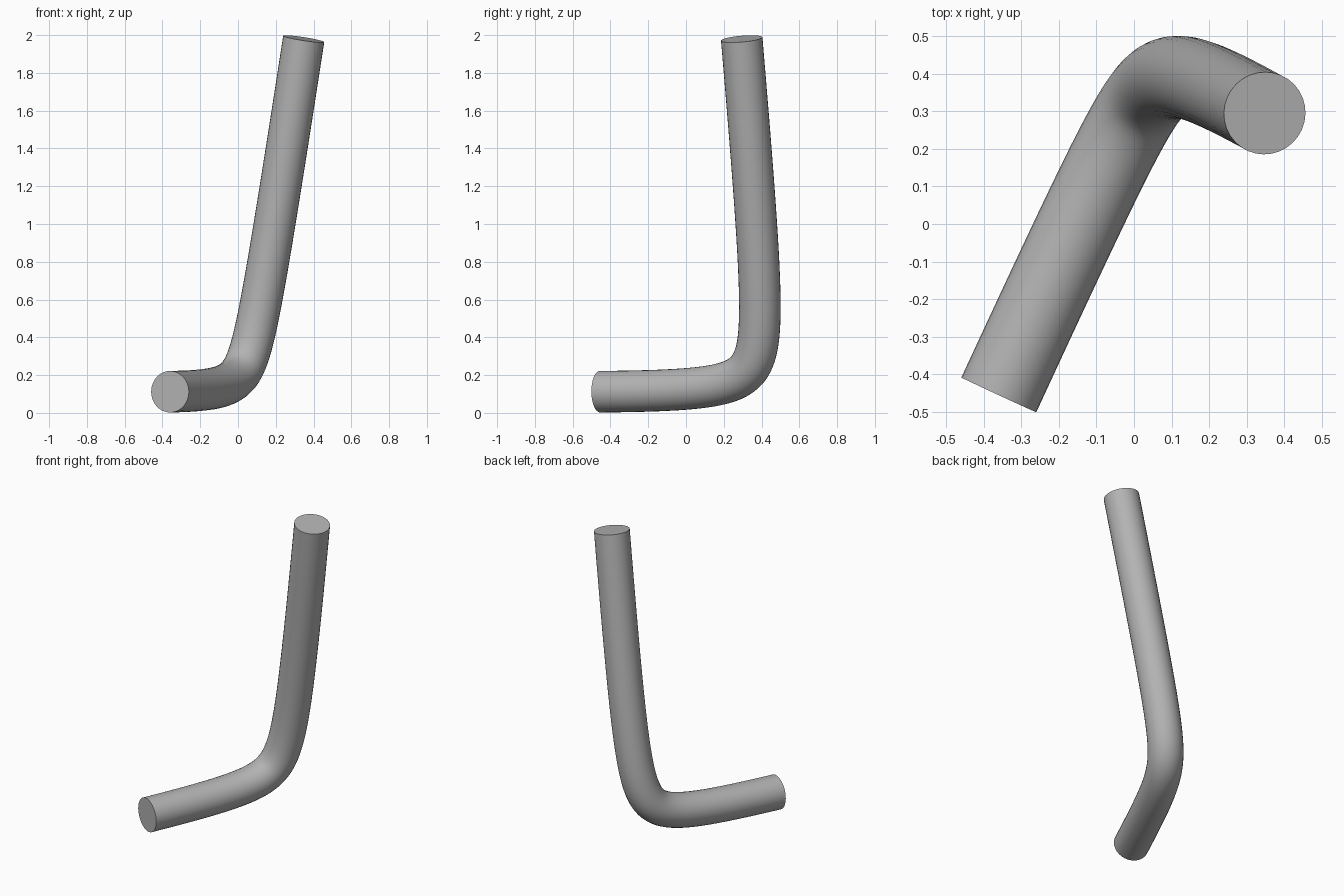
import bpy

# Remove the default cube
cube = bpy.data.objects.get("Cube")
if cube:
    bpy.data.objects.remove(cube, do_unlink=True)

RADIUS = 0.11

# Plain grey material
grey = bpy.data.materials.new("grey")
grey.use_nodes = True
colour = (0.45, 0.45, 0.45, 1)
grey.diffuse_color = colour
grey.node_tree.nodes["Principled BSDF"].inputs["Base Color"].default_value = colour

# Centre line: a weighted curve pulled towards the corner of the bend
path = bpy.data.curves.new("bent_rod", "CURVE")
path.dimensions = "3D"
path.twist_mode = "MINIMUM"
path.bevel_depth = RADIUS
path.bevel_resolution = 14
path.use_fill_caps = True
spline = path.splines.new("NURBS")
spline.points.add(2)
controls = [(-0.36, -0.455, 0.112, 1), (0.06, 0.453, 0.12, 4.6), (0.348, 0.295, 1.98, 1)]
for point, co in zip(spline.points, controls):
    point.co = co
spline.order_u = 3
spline.use_endpoint_u = True
spline.resolution_u = 48

# Round rod with flat ends
rod = bpy.data.objects.new("bent_rod", path)
bpy.context.collection.objects.link(rod)
path.materials.append(grey)
bpy.ops.object.select_all(action="DESELECT")
rod.select_set(True)
bpy.context.view_layer.objects.active = rod
bpy.ops.object.convert(target="MESH")

# Weld the end caps to the tube, then smooth while keeping the rims sharp
bpy.ops.object.mode_set(mode="EDIT")
bpy.ops.mesh.select_all(action="SELECT")
bpy.ops.mesh.remove_doubles(threshold=0.0005)
bpy.ops.mesh.normals_make_consistent(inside=False)
bpy.ops.object.mode_set(mode="OBJECT")
bpy.ops.object.shade_smooth_by_angle()
